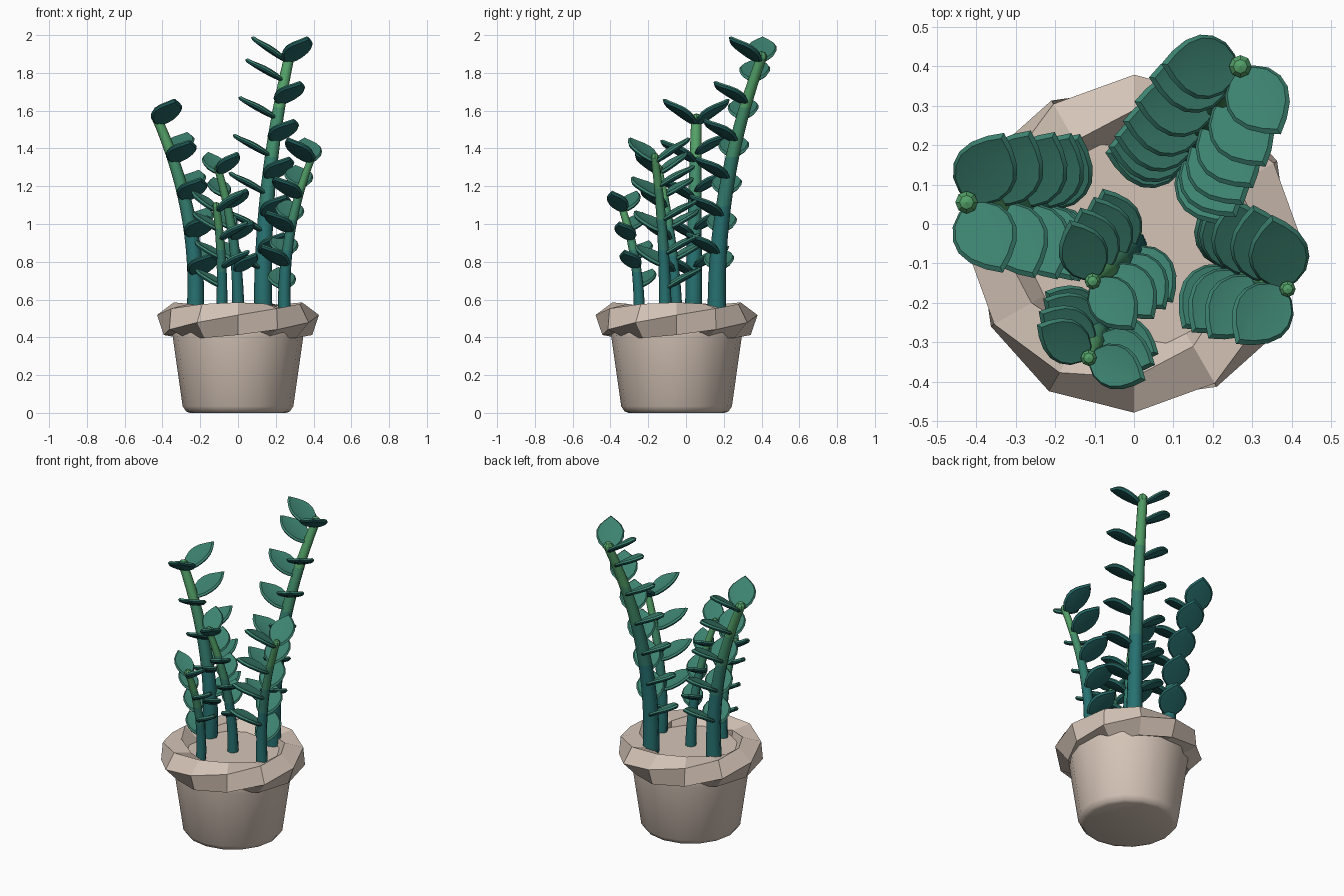
import bpy, bmesh
from math import sin, cos, pi, radians
from mathutils import Vector

if "Cube" in bpy.data.objects:
    bpy.data.objects.remove(bpy.data.objects["Cube"])

CY = -0.05  # pot centre in y


def material(name, rgb):
    m = bpy.data.materials.new(name)
    m.diffuse_color = (*rgb, 1)
    m.use_nodes = True
    m.node_tree.nodes["Principled BSDF"].inputs["Base Color"].default_value = m.diffuse_color
    return m


CLAY = material("beige clay", (0.66, 0.55, 0.47))
LEAF_TOP = material("leaf green", (0.045, 0.22, 0.16))
LEAF_UNDER = material("leaf underside teal", (0.018, 0.14, 0.135))
STEM = [material("stem teal", (0.02, 0.165, 0.165)),
        material("stem green teal", (0.033, 0.2, 0.155)),
        material("stem green", (0.055, 0.27, 0.145)),
        material("stem light green", (0.085, 0.35, 0.135))]


def make_object(name, bm, mats, angle=None):
    bmesh.ops.recalc_face_normals(bm, faces=bm.faces)
    me = bpy.data.meshes.new(name)
    bm.to_mesh(me)
    bm.free()
    for m in mats:
        me.materials.append(m)
    ob = bpy.data.objects.new(name, me)
    bpy.context.collection.objects.link(ob)
    if angle:
        bpy.context.view_layer.objects.active = ob
        bpy.ops.object.select_all(action='DESELECT')
        ob.select_set(True)
        bpy.ops.object.shade_smooth_by_angle(angle=radians(angle))
    return ob


def skin(bm, rings, cap=True):
    """Join rings of vertices with quads; return the faces per band."""
    bands = []
    for a, b in zip(rings, rings[1:]):
        n = len(a)
        bands.append([bm.faces.new((a[i], a[(i + 1) % n], b[(i + 1) % n], b[i]))
                      for i in range(n)])
    if cap:
        bm.faces.new(rings[0][::-1])
        bm.faces.new(rings[-1])
    return bands


# pot body, closed on top by the earth surface
bm = bmesh.new()
profile = [(0.255, 0), (0.275, 0.008), (0.293, 0.035), (0.345, 0.40), (0.35, 0.46), (0.32, 0.515)]
rings = [[bm.verts.new((r * sin(2 * pi * i / 16), CY + r * cos(2 * pi * i / 16), z))
          for i in range(16)] for r, z in profile]
skin(bm, rings)
make_object("pot_body", bm, [CLAY], 40)

# twisted rim: five-sided section turning 4/5 turn around the ring
bm = bmesh.new()
SEG, SIDES, SHIFT = 12, 5, 4
rings = []
for i in range(SEG):
    t = 2 * pi * i / SEG
    ring = []
    for j in range(SIDES):
        p = 2 * pi * j / SIDES + t * SHIFT / SIDES + 0.3
        r = 0.338 + 0.095 * cos(p)
        ring.append(bm.verts.new((r * cos(t), CY + r * sin(t), 0.49 + 0.095 * sin(p))))
    rings.append(ring)
rings.append([rings[0][(j + SHIFT) % SIDES] for j in range(SIDES)])
skin(bm, rings, cap=False)
make_object("pot_rim", bm, [CLAY])

# half outline of a leaf: (position along, half width)
OUTLINE = [(0.0, 0.16), (0.06, 0.45), (0.2, 0.8), (0.38, 0.98), (0.55, 0.98),
           (0.72, 0.78), (0.87, 0.42), (1.0, 0.0)]


def add_leaf(bm, pos, azimuth, pitch, length, width):
    d = Vector((cos(pitch) * cos(azimuth), cos(pitch) * sin(azimuth), sin(pitch)))
    s = Vector((-sin(azimuth), cos(azimuth), 0))
    n = d.cross(s)

    def vert(t, w, lift, shrink):
        u = 0.5 + (t - 0.5) * shrink
        v = w * shrink
        z = 0.12 * length * (u * u - 0.4 * u) + 0.1 * width * v * v + lift
        return bm.verts.new(pos + d * (u * length) + s * (v * width / 2) + n * z)

    layers = []
    for lift, shrink in ((-0.012, 0.9), (-0.003, 1.0), (0.010, 0.9)):
        left = [vert(t, w, lift, shrink) for t, w in OUTLINE]
        right = [vert(t, -w, lift, shrink) for t, w in OUTLINE[:-1]] + [left[-1]]
        mid = [vert(t, 0, lift, shrink) for t, w in OUTLINE[:-1]] + [left[-1]]
        layers.append((left, mid, right))
    # blades: underside and upper side
    for (left, mid, right), mi in ((layers[0], 1), (layers[2], 0)):
        for a, b in ((left, mid), (mid, right)):
            for i in range(len(a) - 1):
                q = [a[i], a[i + 1], b[i + 1], b[i]]
                q = q[:2] + q[3:] if q[1] is q[2] else q
                bm.faces.new(q).material_index = mi
    # thick edge
    loops = [[m[0]] + l + r[-2::-1] for l, m, r in layers]
    for k, (a, b) in enumerate(zip(loops, loops[1:])):
        for i in range(len(a)):
            j = (i + 1) % len(a)
            bm.faces.new((a[i], a[j], b[j], b[i])).material_index = 1 - k


def build_branch(name, base, mid, tip, r0, r1, sides, length, width, step, pitch=30):
    """sides: azimuths in degrees of the two leaf rows, each with its drop below the tip."""
    base, mid, tip = Vector(base), Vector(mid), Vector(tip)

    def at(z):  # parabola through the three points
        a, b, c = base.z, mid.z, tip.z
        p = (base * ((z - b) * (z - c) / ((a - b) * (a - c)))
             + mid * ((z - a) * (z - c) / ((b - a) * (b - c)))
             + tip * ((z - a) * (z - b) / ((c - a) * (c - b))))
        return Vector((p.x, p.y, z))

    # stem, coloured in four zones by height
    bm = bmesh.new()
    N, K = 16, 8
    rings = []
    for i in range(N + 1):
        f = i / N
        c = at(base.z + f * (tip.z - base.z))
        r = r0 + (r1 - r0) * f
        rings.append([bm.verts.new(c + Vector((r * cos(2 * pi * k / K), r * sin(2 * pi * k / K), 0)))
                      for k in range(K)])
    for i, band in enumerate(skin(bm, rings)):
        f = (i + 0.5) / N
        for face in band:
            face.material_index = (f > 0.45) + (f > 0.65) + (f > 0.83)
    make_object(name + "_stem", bm, STEM, 50)

    # growing bud at the tip
    bm = bmesh.new()
    bmesh.ops.create_uvsphere(bm, u_segments=8, v_segments=5, radius=r1 * 1.08)
    bmesh.ops.translate(bm, verts=bm.verts, vec=tip + Vector((0, 0, 0.005)))
    make_object(name + "_bud", bm, [STEM[3]])

    # two rows of leaves: a pair at the tip, then offset rows down the stem
    bm = bmesh.new()
    for azimuth, drop in sides:
        z = tip.z - 0.02
        first = True
        while z > 0.66:
            add_leaf(bm, at(z), radians(azimuth), radians(pitch if first else pitch - 5),
                     length, width)
            z -= drop if first else step
            first = False
    make_object(name + "_leaves", bm, [LEAF_TOP, LEAF_UNDER], 40)


# five branches
build_branch("back_branch", (0.135, 0.165, 0.48), (0.16, 0.215, 1.2), (0.27, 0.40, 1.88),
             0.050, 0.028, ((176, 0.10), (-57, 0.22)), 0.235, 0.165, 0.20)
build_branch("left_branch", (-0.23, 0.04, 0.48), (-0.255, 0.045, 1.0), (-0.425, 0.055, 1.55),
             0.047, 0.028, ((64, 0.16), (-65, 0.20)), 0.235, 0.165, 0.20)
build_branch("right_branch", (0.25, -0.11, 0.48), (0.275, -0.125, 0.95), (0.39, -0.165, 1.35),
             0.035, 0.020, ((100, 0.13), (-131, 0.19)), 0.225, 0.155, 0.18)
build_branch("middle_branch", (0.0, -0.05, 0.48), (-0.03, -0.085, 0.95), (-0.105, -0.145, 1.29),
             0.033, 0.020, ((113, 0.12), (-52, 0.18)), 0.195, 0.125, 0.17)
build_branch("front_branch", (-0.09, -0.25, 0.48), (-0.088, -0.268, 0.8), (-0.115, -0.34, 1.09),
             0.031, 0.020, ((150, 0.10), (-24, 0.15)), 0.185, 0.115, 0.15)
